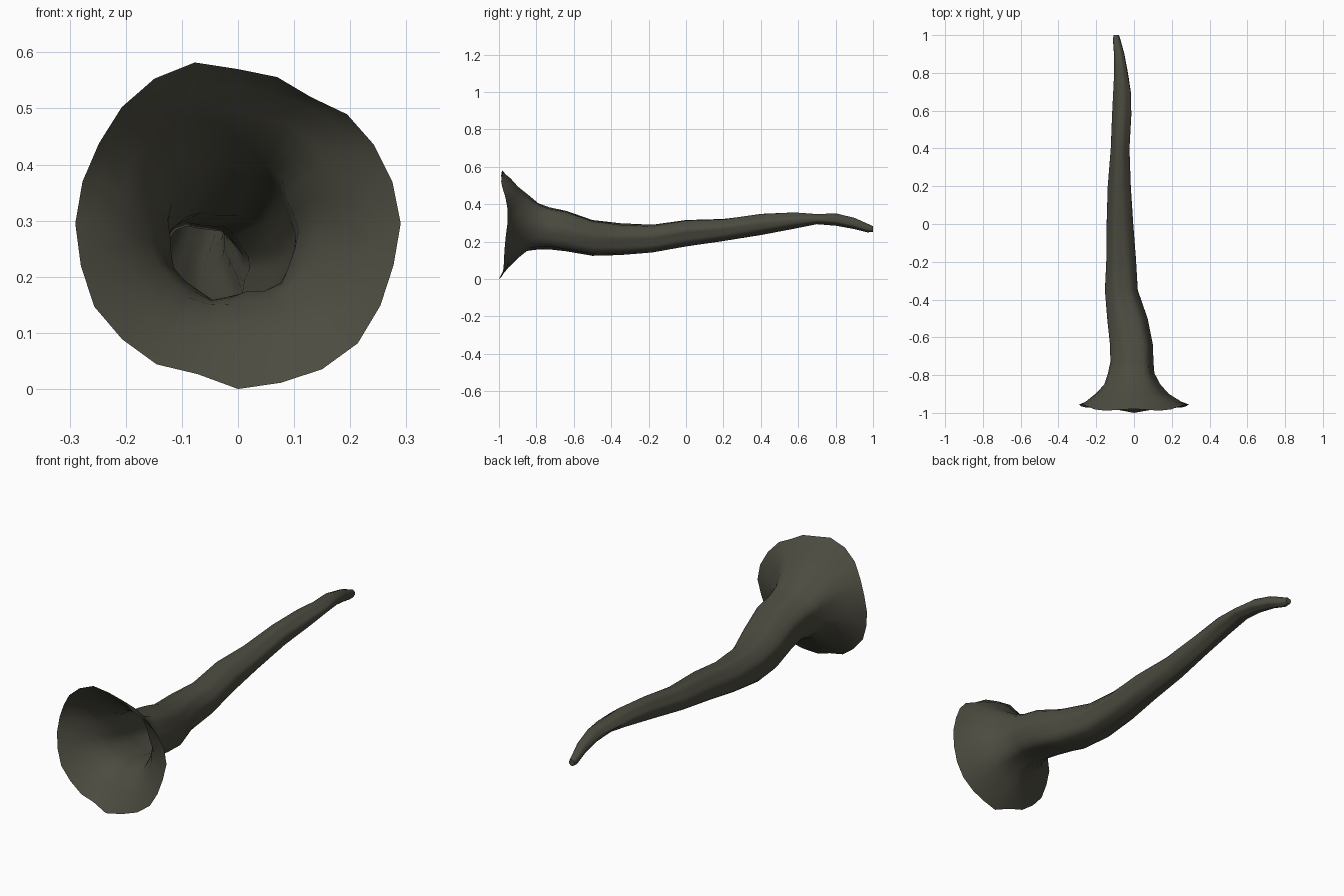
import bpy, bmesh, math, random
random.seed(4)

SEG = 24
# stations along the horn: y, x min, x max, z min, z max
STATIONS = [
    (-0.94, -0.255, 0.250, 0.07, 0.540),
    (-0.90, -0.205, 0.185, 0.11, 0.495),
    (-0.85, -0.158, 0.140, 0.15, 0.455),
    (-0.79, -0.138, 0.108, 0.158, 0.405),
    (-0.73, -0.125, 0.103, 0.158, 0.383),
    (-0.64, -0.127, 0.100, 0.148, 0.364),
    (-0.50, -0.142, 0.072, 0.124, 0.315),
    (-0.35, -0.154, 0.020, 0.128, 0.298),
    (-0.18, -0.146, 0.010, 0.142, 0.290),
    (0.00, -0.145, -0.004, 0.174, 0.315),
    (0.20, -0.139, -0.017, 0.203, 0.321),
    (0.40, -0.123, -0.024, 0.235, 0.348),
    (0.58, -0.116, -0.014, 0.269, 0.356),
    (0.70, -0.110, -0.017, 0.293, 0.347),
    (0.80, -0.105, -0.032, 0.285, 0.351),
    (0.90, -0.106, -0.051, 0.267, 0.327),
    (0.97, -0.111, -0.070, 0.249, 0.296),
    (1.00, -0.109, -0.080, 0.252, 0.282),
]
# rim radius every 15 degrees, counter-clockwise from +x
RIM = [.29, .285, .28, .275, .26, .27, .275, .297, .298, .293, .286, .287,
       .29, .29, .296, .292, .29, .278, .295, .294, .30, .302, .293, .287]


def ring(y, x0, x1, z0, z1):
    """Cross-section with shallow grooves, stretched to fill its bounds."""
    amp = 0.04 if y > -0.8 else 0.02
    pts = []
    for i in range(SEG):
        a = 2 * math.pi * i / SEG
        r = 1 + amp * math.sin(4 * a + 3 * y) + amp * math.sin(7 * a - 2 * y)
        r += random.uniform(-0.02, 0.02)
        pts.append((r * math.cos(a), r * math.sin(a)))
    us, vs = [p[0] for p in pts], [p[1] for p in pts]
    fit = lambda t, src, lo, hi: lo + (t - min(src)) / (max(src) - min(src)) * (hi - lo)
    return [(fit(u, us, x0, x1), y, fit(v, vs, z0, z1)) for u, v in pts]


# flared wavy rim
rim = []
for i, r in enumerate(RIM):
    a = 2 * math.pi * i / SEG
    y = -0.985 + 0.03 * math.cos(a) ** 4 + 0.006 * math.sin(5 * a)
    if i == 18:                           # foremost tip, at the bottom
        y = -1
    rim.append((r * math.cos(a), y, 0.295 + r * math.sin(a)))

# hollow horn shell
bm = bmesh.new()
rings = [[bm.verts.new(p) for p in pts] for pts in [rim] + [ring(*s) for s in STATIONS]]
for a, b in zip(rings, rings[1:]):
    for i in range(SEG):
        j = (i + 1) % SEG
        bm.faces.new((a[i], a[j], b[j], b[i]))
bm.faces.new(rings[-1])
bmesh.ops.recalc_face_normals(bm, faces=bm.faces)
mesh = bpy.data.meshes.new("flared_horn")
bm.to_mesh(mesh)
bm.free()
horn = bpy.data.objects.new("flared_horn", mesh)
bpy.context.collection.objects.link(horn)

mat = bpy.data.materials.new("dark olive bark")
mat.diffuse_color = (0.073, 0.071, 0.052, 1)
mesh.materials.append(mat)

bpy.context.view_layer.objects.active = horn
horn.select_set(True)
bpy.ops.object.shade_smooth_by_angle(angle=math.radians(50))
